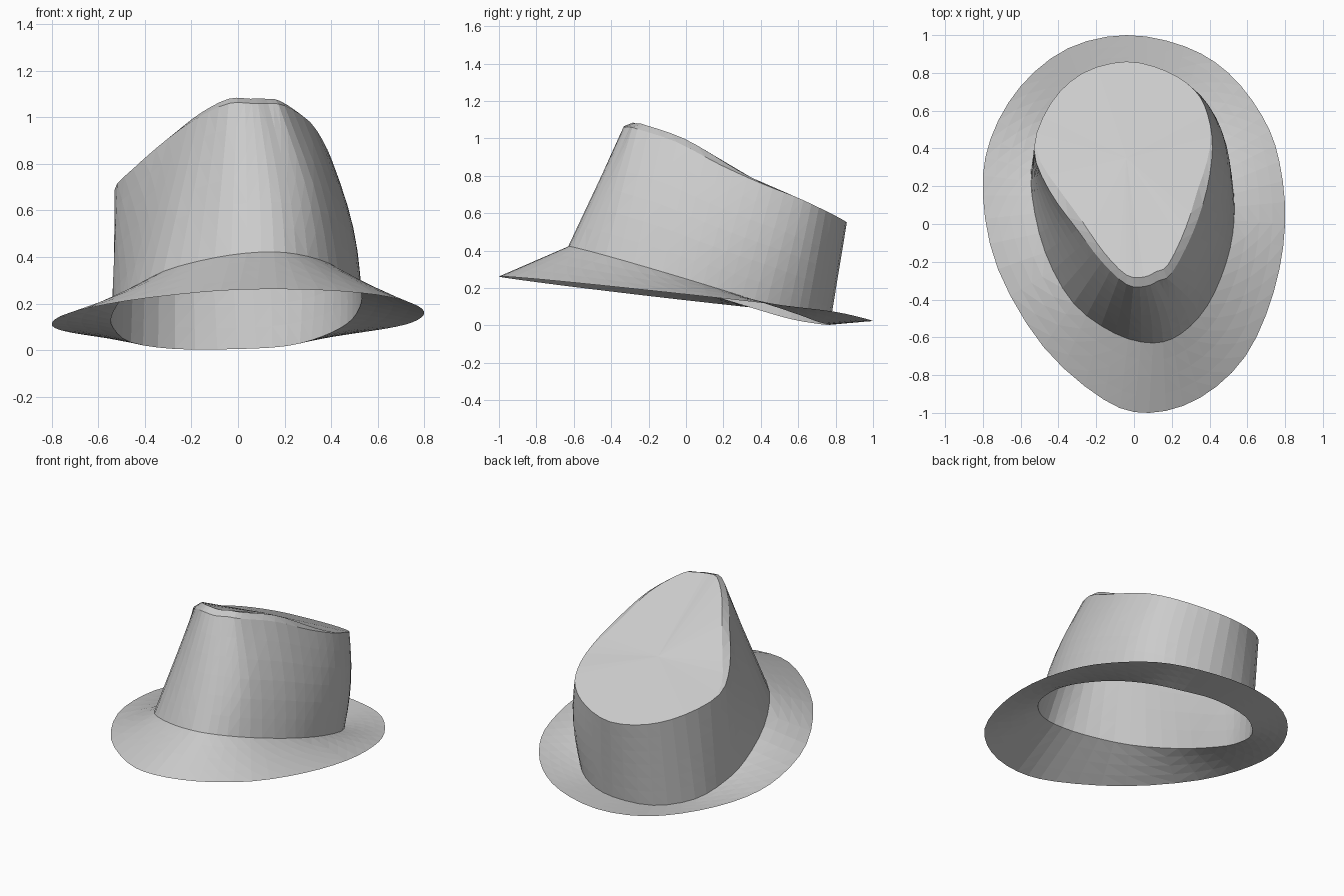
import bpy
import bmesh
from math import sin, pi
from mathutils import Vector

if "Cube" in bpy.data.objects:
    bpy.data.objects.remove(bpy.data.objects["Cube"], do_unlink=True)

felt = bpy.data.materials.new("grey_felt")
felt.use_nodes = True
grey = (0.6, 0.6, 0.6, 1)
felt.diffuse_color = grey
felt.node_tree.nodes["Principled BSDF"].inputs["Base Color"].default_value = grey

STEPS = 3  # spline samples between two outline points


def smooth_loop(points):
    """Closed Catmull-Rom curve through the outline points."""
    points = [Vector(p) for p in points]
    count, loop = len(points), []
    for i in range(count):
        a, b, c, d = (points[(i + k) % count] for k in (-1, 0, 1, 2))
        for s in range(STEPS):
            t = s / STEPS
            loop.append(0.5 * (2 * b + (c - a) * t
                               + (2 * a - 5 * b + 4 * c - d) * t * t
                               + (3 * b - a - 3 * c + d) * t ** 3))
    return loop


def blend_rings(first, last, count, bulge=0.0):
    """Rings running from first to last, bulging towards the left side."""
    rings = []
    for k in range(count + 1):
        t = k / count
        ring = [p.lerp(q, t) for p, q in zip(first, last)]
        for p in ring:
            p.x += bulge * sin(pi * t) * min(1, max(0, p.x / 0.3))
        rings.append(ring)
    return rings


def loft(name, rings, cap_point=None):
    """Skin a stack of rings, optionally closing the last one to a point."""
    bm = bmesh.new()
    loops = [[bm.verts.new(p) for p in ring] for ring in rings]
    count = len(loops[0])
    for low, high in zip(loops, loops[1:]):
        for i in range(count):
            j = (i + 1) % count
            bm.faces.new((low[i], low[j], high[j], high[i]))
    if cap_point is not None:
        tip = bm.verts.new(cap_point)
        for i in range(count):
            bm.faces.new((loops[-1][i], loops[-1][(i + 1) % count], tip))
    bmesh.ops.triangulate(bm, faces=bm.faces[:])
    mesh = bpy.data.meshes.new(name)
    bm.to_mesh(mesh)
    bm.free()
    mesh.materials.append(felt)
    obj = bpy.data.objects.new(name, mesh)
    bpy.context.collection.objects.link(obj)
    return obj


# Outlines run from the front, round the left side, to the back and on
edge_outline = [
    (.08, -1), (.35, -.92), (.59, -.7), (.74, -.36), (.8, 0), (.77, .33),
    (.68, .57), (.5, .8), (.27, .94), (-.04, 1), (-.35, .93), (-.6, .73),
    (-.76, .45), (-.8, .15), (-.72, -.24), (-.48, -.65), (-.16, -.93)]
base_outline = [
    (.1, -.63), (.25, -.58), (.39, -.43), (.49, -.2), (.53, .02), (.52, .23),
    (.47, .43), (.36, .6), (.21, .71), (0, .77), (-.27, .73), (-.46, .56),
    (-.535, .35), (-.54, .15), (-.47, -.15), (-.32, -.42), (-.1, -.58)]
rim_outline = [
    (.06, -.33, 1.06), (.13, -.3, 1.06), (.2, -.26, 1.05), (.31, -.05, .98),
    (.385, .18, .86), (.415, .4, .76), (.39, .58, .69), (.32, .71, .63),
    (.17, .81, .58), (-.04, .86, .55), (-.27, .8, .57), (-.44, .64, .62),
    (-.53, .4, .69), (-.45, .18, .78), (-.3, -.03, .91), (-.17, -.2, 1),
    (-.04, -.32, 1.06)]


def edge_height(x, y):
    return .15 - .11 * y + .02 * x - .08 * max(0, y - .8)


def base_height(x, y):
    return max(.005, .225 - .305 * y + .045 * x)


edge = smooth_loop([(x, y, edge_height(x, y)) for x, y in edge_outline])
base = smooth_loop([(x, y, base_height(x, y)) for x, y in base_outline])
rim = smooth_loop(rim_outline)

# Brim and crown wall
loft("brim", blend_rings(edge, base, 4))
loft("crown_wall", blend_rings(base, rim, 6, bulge=.03))

# Crown top with a raised chamfer that fades out towards the back
middle = Vector((-.04, .35, .79))
chamfer = []
for p in rim:
    fade = min(1, max(0, (.5 - p.y) / .35))
    inward = Vector((middle.x - p.x, middle.y - p.y, 0)).normalized()
    chamfer.append(p + fade * (.05 * inward + Vector((0, 0, .02))))
top_rings = [rim] + [[p.lerp(middle, k / 5) for p in chamfer] for k in range(5)]
loft("crown_top", top_rings, middle)
